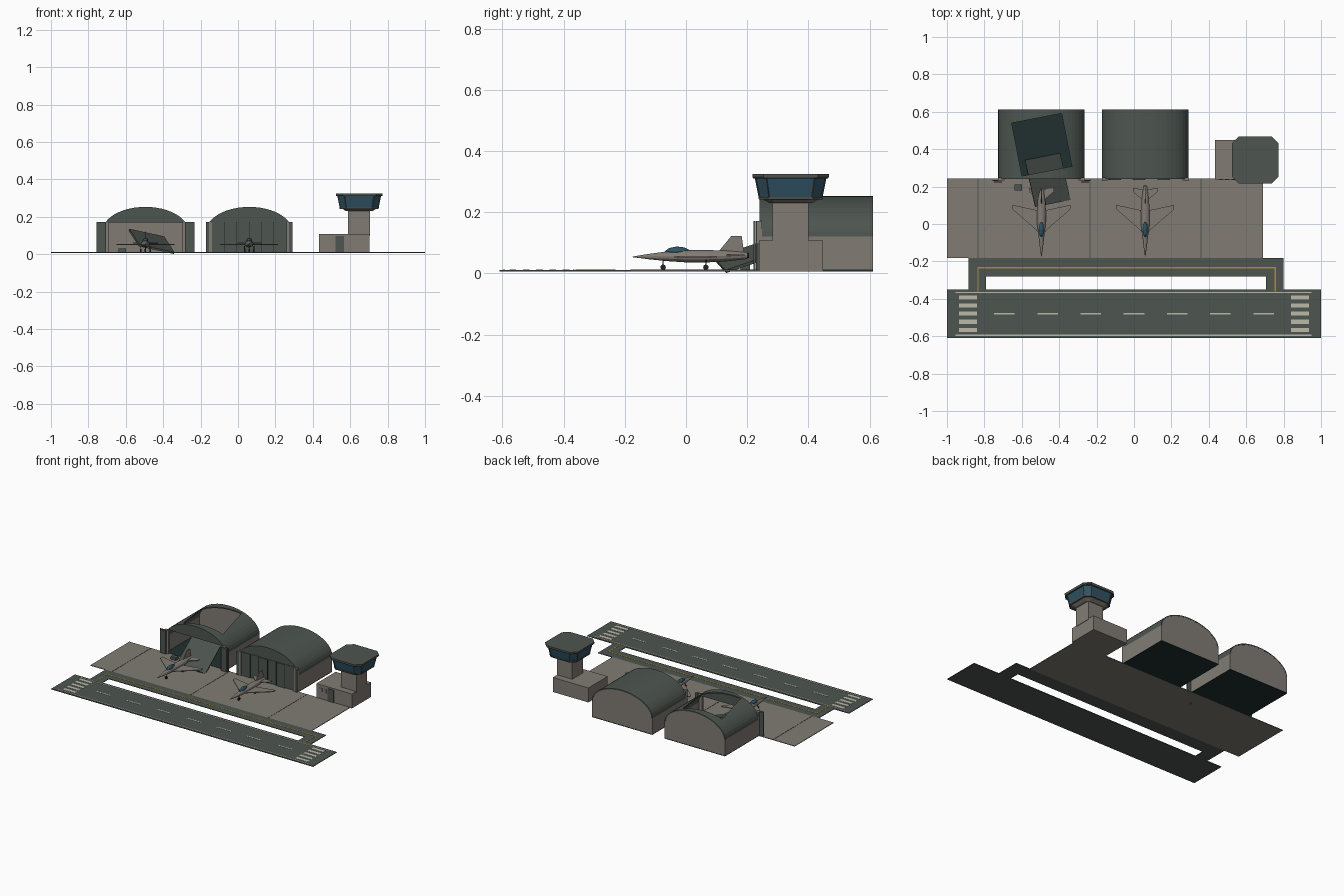
import bpy, bmesh
from math import sin, cos, pi, radians
from mathutils import Matrix, Vector

old = bpy.data.objects.get("Cube")
if old:
    bpy.data.objects.remove(old, do_unlink=True)


def material(name, *rgb):
    m = bpy.data.materials.new(name)
    m.use_nodes = True
    m.diffuse_color = (*rgb, 1)
    m.node_tree.nodes["Principled BSDF"].inputs["Base Color"].default_value = (*rgb, 1)
    return m


CONCRETE = material("concrete grey", .22, .2, .175)
GREEN = material("dark green grey", .075, .092, .08)
FLOOR = material("shadow teal", .015, .028, .029)
GLASS = material("blue glass", .03, .085, .125)
WHITE = material("marking white", .5, .49, .4)
YELLOW = material("marking yellow", .4, .28, .04)
BLACK = material("rubber black", .015, .015, .015)


def finish(name, bm, mat):
    bmesh.ops.recalc_face_normals(bm, faces=bm.faces)
    me = bpy.data.meshes.new(name)
    bm.to_mesh(me)
    bm.free()
    me.materials.append(mat)
    ob = bpy.data.objects.new(name, me)
    bpy.context.collection.objects.link(ob)
    return ob


def prism(name, pts, axis, a, b, mat):
    """Extrude a flat outline along one axis from a to b."""
    bm = bmesh.new()
    def put(p, t):
        c = list(p)
        c.insert(axis, t)
        return bm.verts.new(c)
    f = bm.faces.new([put(p, a) for p in pts])
    ext = bmesh.ops.extrude_face_region(bm, geom=[f])
    move = Vector([b - a if i == axis else 0 for i in range(3)])
    bmesh.ops.translate(bm, vec=move, verts=[v for v in ext["geom"] if isinstance(v, bmesh.types.BMVert)])
    return finish(name, bm, mat)


def box(name, x, y, z, mat):
    return prism(name, [(x[0], y[0]), (x[1], y[0]), (x[1], y[1]), (x[0], y[1])], 2, *z, mat)


def loft(name, rings, mat):
    """Skin a list of equal-length rings and cap both ends."""
    bm = bmesh.new()
    vs = [[bm.verts.new(p) for p in r] for r in rings]
    n = len(vs[0])
    for r, s in zip(vs, vs[1:]):
        for i in range(n):
            bm.faces.new((r[i], r[(i + 1) % n], s[(i + 1) % n], s[i]))
    bm.faces.new(vs[0])
    bm.faces.new(vs[-1])
    return finish(name, bm, mat)


# Paving
G0, G = .007, .011
MARK = (G, G + .0012)
box("runway", (-1, 1), (-.61, -.35), (G0, G), GREEN)
box("taxiway", (-.885, .8), (-.28, -.182), (G0, G), GREEN)
for x in (-.885, .705):
    box("taxiway_link", (x, x + .095), (-.35, -.28), (G0, G), GREEN)
box("apron", (-1, .69), (-.182, .243), (G0, G), CONCRETE)
for x in (-.834, -.235, .358):
    box("apron_joint", (x - .002, x + .002), (-.182, .243), MARK, GREEN)

# Painted markings
for y in (-.367, -.595):
    box("runway_edge_line", (-.955, .95), (y - .003, y + .003), MARK, WHITE)
for i in range(-3, 4):
    box("centre_dash", (i * .231 - .055, i * .231 + .055), (-.484, -.475), MARK, WHITE)
for x in (-.935, .84):
    for i in range(5):
        y = -.392 - i * .0435
        box("threshold_bar", (x, x + .095), (y - .011, y + .011), MARK, WHITE)
box("taxi_line", (-.838, .758), (-.238, -.231), MARK, YELLOW)
for x in (-.835, .755):
    box("taxi_lead_line", (x - .003, x + .003), (-.362, -.238), MARK, YELLOW)


# Hangars
Y0, Y1, EAVE, RISE, HALF = .243, .612, .12, .133, .231


def arc(cx, inset=0, low=EAVE, n=24):
    pts = [(cx + (HALF - inset) * cos(pi * i / n), EAVE + (RISE - inset) * sin(pi * i / n)) for i in range(n + 1)]
    return [(x, max(z, low)) for x, z in pts]


def hangar(cx):
    box("hangar_floor", (cx - HALF, cx + HALF), (Y0, Y1), (G0, G + .001), FLOOR)
    for s in (-1, 1):
        box("hangar_side_wall", sorted((cx + s * (HALF - .008), cx + s * HALF)), (Y0, Y1), (G, EAVE), CONCRETE)
        box("hangar_jamb", sorted((cx + s * .198, cx + s * HALF)), (.232, Y0 + .006), (G, .172), CONCRETE)
        box("jamb_edge", sorted((cx + s * .214, cx + s * HALF)), (.229, .232), (G, .172), GREEN)
    back = [(cx + HALF - .002, G), *arc(cx, .002), (cx - HALF + .002, G)]
    prism("hangar_back_wall", back, 1, Y1 - .008, Y1 - .0005, CONCRETE)
    # Front gable fills the arch above the door opening
    t = .4
    gable = [(cx + (HALF - .003) * cos(a), EAVE + (RISE - .003) * sin(a))
             for a in [t + (pi - 2 * t) * i / 20 for i in range(21)]]
    prism("hangar_gable", gable, 1, Y0 + .001, Y0 + .009, GREEN)
    return prism("hangar_roof", arc(cx) + arc(cx, .008)[::-1], 1, Y0 - .003, Y1, GREEN)


A, B = -.495, .06
broken_roof = hangar(A)
hangar(B)

# Torn opening in the first roof
cutter = box("roof_hole_cutter", (-.136, .136), (-.144, .144), (.13, .4), GREEN)
cutter.matrix_world = Matrix.Translation((A + .002, .424, 0)) @ Matrix.Rotation(radians(11), 4, "Z")
cutter.hide_render = True
bpy.context.view_layer.update()
cut = broken_roof.modifiers.new("hole", "BOOLEAN")
cut.operation, cut.object, cut.solver = "DIFFERENCE", cutter, "EXACT"
bpy.context.view_layer.objects.active = broken_roof
bpy.ops.object.modifier_apply(modifier="hole")
bpy.data.objects.remove(cutter, do_unlink=True)

# Fallen roof slab leaning into the doorway, and a loose block
corner, across, along = Vector((-.53, .094, .042)), Vector((.188, .037, -.041)), Vector((-.055, .25, .085))
up = across.cross(along).normalized() * .01
quad = [corner, corner + across, corner + across + along, corner + along]
loft("fallen_slab", [quad, [p + up for p in quad]], GREEN)
box("loose_block", (-.64, -.6), (.178, .21), (G, .03), GREEN)

# Doors: slid open on the first hangar, closed on the second
for s in (-1, 1):
    for i in range(2):
        x = A + s * (.212 + i * .008)
        y = .221 + i * .008
        box("open_door", sorted((x, x + s * .042)), (y, y + .007), (G, .172), GREEN)
for i in range(6):
    x = B - .198 + i * .066
    y = .236 + (i % 2) * .005
    box("closed_door", (x, x + .066), (y, y + .006), (G, .172), GREEN)
for i in range(1, 6):
    x = B - .198 + i * .066
    box("door_seam", (x - .0015, x + .0015), (.234, .237), (G, .172), BLACK)

# Control tower
TX, TY = .648, .342
box("tower_building", (.432, .703), (.238, .448), (G0, .107), CONCRETE)
box("tower_door", (.52, .567), (.234, .239), (G, .097), GREEN)
for x in (.455, .487):
    box("tower_window", (x, x + .022), (.235, .239), (.06, .085), CONCRETE)
box("tower_shaft", (.588, .706), (.283, .401), (.1, .24), CONCRETE)


def octagon(h, c, z):
    base = [(h, h - c), (h - c, h), (c - h, h), (-h, h - c), (-h, c - h), (c - h, -h), (h - c, -h), (h, c - h)]
    return [Vector((TX + x, TY + y, z)) for x, y in base]


loft("cab_collar", [octagon(.07, .02, .23), octagon(.096, .03, .246)], CONCRETE)
lower, upper = octagon(.101, .03, .246), octagon(.114, .034, .311)
loft("cab_glass", [lower, upper], GLASS)
for a, b in zip(lower, upper):
    d = Vector((.003, 0, 0))
    e = Vector((0, .003, 0))
    loft("cab_mullion", [[p - d, p - e, p + d, p + e] for p in (a, b)], GREEN)
loft("cab_sill", [octagon(.104, .031, .242), octagon(.105, .031, .25)], GREEN)
loft("cab_roof", [octagon(.122, .036, .31), octagon(.125, .036, .315), octagon(.125, .036, .325)], GREEN)


# Parked jets
def jet(cx):
    def ring(y, w, h, z, n=12):
        return [(cx + w * cos(2 * pi * i / n), y, z + h * sin(2 * pi * i / n)) for i in range(n)]
    body = [(-.175, .001, .001, .054), (-.12, .009, .009, .055), (-.06, .016, .016, .056), (0, .023, .02, .056),
            (.07, .024, .02, .056), (.13, .02, .018, .057), (.2, .011, .011, .058)]
    loft("jet_body", [ring(*s) for s in body], CONCRETE)
    canopy = [(-.07, .002, .001, .071), (-.055, .011, .01, .073), (-.03, .015, .015, .073),
              (-.005, .011, .011, .074), (.012, .002, .002, .074)]
    loft("jet_canopy", [ring(*s) for s in canopy], GLASS)
    loft("jet_nozzle", [ring(.19, .009, .009, .058), ring(.206, .008, .008, .058)], BLACK)
    for s in (-1, 1):
        wing = [(.015, -.05), (.03, -.03), (.154, .078), (.155, .102), (.015, .072)]
        tail = [(.01, .125), (.066, .172), (.066, .192), (.01, .185)]
        for name, pts, z in (("jet_wing", wing, .05), ("jet_tailplane", tail, .057)):
            prism(name, [(cx + s * x, y) for x, y in pts], 2, z, z + .005, CONCRETE)
    fin = [(.105, .07), (.148, .122), (.182, .122), (.19, .066)]
    prism("jet_fin", fin, 0, cx - .0025, cx + .0025, CONCRETE)
    for x, y in ((0, -.075), (-.025, .065), (.025, .065)):
        box("jet_gear_leg", (cx + x - .002, cx + x + .002), (y - .002, y + .002), (.018, .045), BLACK)
        wheel = [(y + .009 * cos(pi * i / 6), .02 + .009 * sin(pi * i / 6)) for i in range(12)]
        prism("jet_wheel", wheel, 0, cx + x - .004, cx + x + .004, BLACK)


jet(A)
jet(B)
